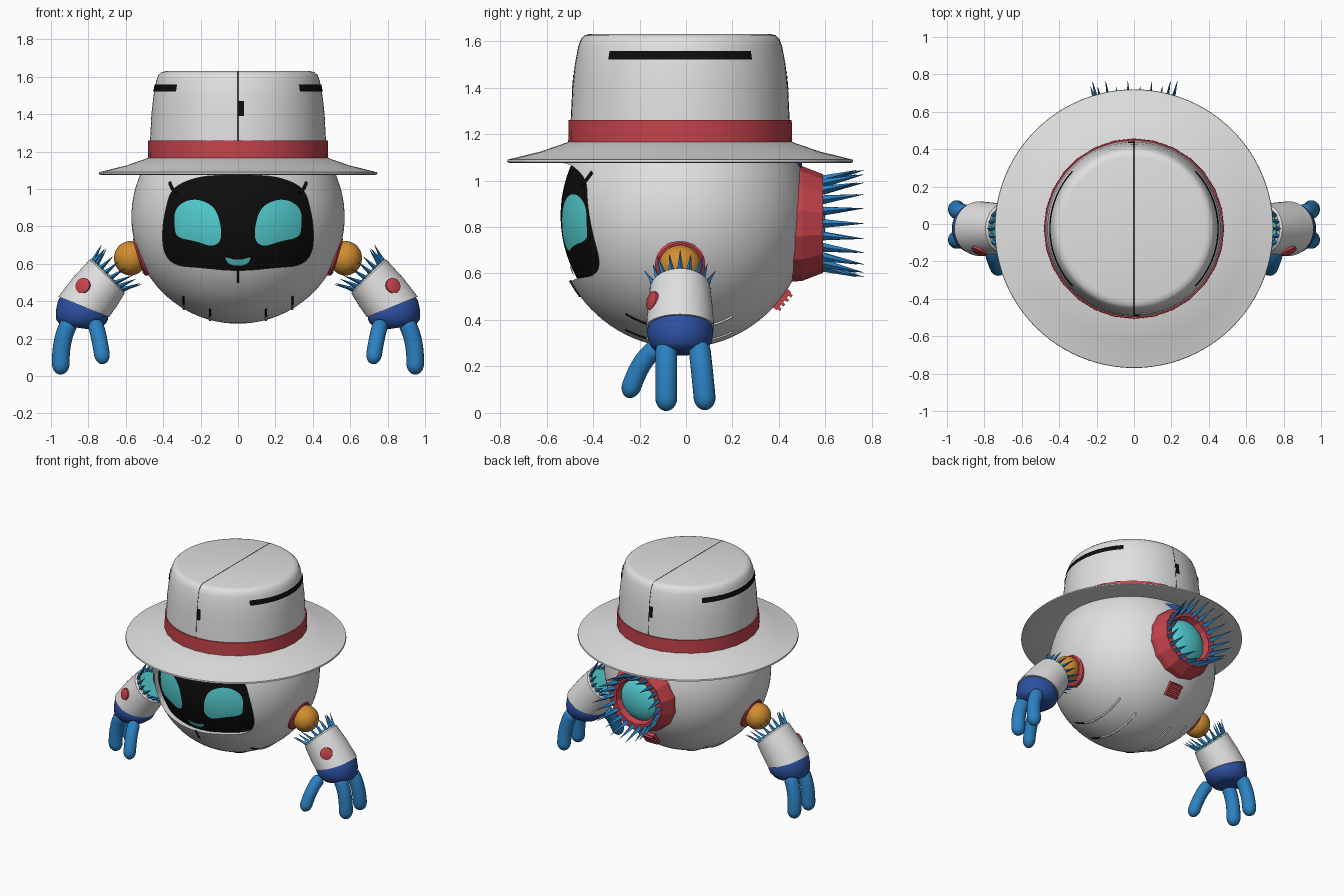
import bpy, bmesh
from math import sin, cos, pi, radians, sqrt
from mathutils import Vector as V

cube = bpy.data.objects.get("Cube")
if cube:
    bpy.data.objects.remove(cube, do_unlink=True)


def material(name, r, g, b):
    m = bpy.data.materials.new(name)
    m.use_nodes = True
    m.diffuse_color = (r, g, b, 1)
    m.node_tree.nodes["Principled BSDF"].inputs["Base Color"].default_value = (r, g, b, 1)
    return m


WHITE = material("shell white", .75, .75, .75)
BLACK = material("visor black", .004, .004, .004)
TEAL = material("glow teal", .09, .64, .66)
RED = material("trim red", .55, .055, .07)
ORANGE = material("joint orange", .65, .27, .03)
BLUE = material("finger blue", .025, .22, .54)
NAVY = material("wrist navy", .025, .08, .35)

A, B, CY, CZ = .57, .55, -.02, .85     # body radii and centre
HAT_Y = -.025


def finish(name, bm, mat, angle=35):
    bmesh.ops.recalc_face_normals(bm, faces=bm.faces)
    me = bpy.data.meshes.new(name)
    bm.to_mesh(me)
    bm.free()
    me.materials.append(mat)
    ob = bpy.data.objects.new(name, me)
    bpy.context.collection.objects.link(ob)
    smooth(ob, angle)
    return ob


def smooth(ob, angle=35):
    bpy.ops.object.select_all(action='DESELECT')
    ob.select_set(True)
    bpy.context.view_layer.objects.active = ob
    if angle:
        bpy.ops.object.shade_smooth_by_angle(angle=radians(angle))


def add_loft(bm, rings, sides):
    """Skin circles given as (centre, normal, radius), capped at both ends."""
    loops = []
    for c, n, r in rings:
        n = V(n).normalized()
        u = n.cross(V((1, 0, 0)) if abs(n.y) > .9 else V((0, 1, 0))).normalized()
        w = n.cross(u)
        loops.append([bm.verts.new(V(c) + r * (cos(t) * u + sin(t) * w))
                      for t in (2 * pi * k / sides for k in range(sides))])
    for p, q in zip(loops, loops[1:]):
        for k in range(sides):
            j = (k + 1) % sides
            bm.faces.new((p[k], p[j], q[j], q[k]))
    bm.faces.new(loops[0])
    bm.faces.new(loops[-1])


def loft(name, rings, mat, sides=48, angle=35):
    bm = bmesh.new()
    add_loft(bm, rings, sides)
    return finish(name, bm, mat, angle)


def lathe_z(name, profile, mat, sides=64, angle=35):
    return loft(name, [((0, HAT_Y, z), (0, 0, 1), r) for r, z in profile], mat, sides, angle)


def ball(name, centre, radii, mat, seg=48):
    bm = bmesh.new()
    bmesh.ops.create_uvsphere(bm, u_segments=seg, v_segments=seg // 2, radius=1)
    for v in bm.verts:
        v.co = V(centre) + V([a * b for a, b in zip(v.co, radii)])
    return finish(name, bm, mat, 60)


def spikes(name, pairs, mat, radius):
    bm = bmesh.new()
    for base, tip in pairs:
        d = V(tip) - V(base)
        add_loft(bm, [(base, d, radius), (tip, d, .0008)], 4)
    return finish(name, bm, mat, 0)


def wire(name, pts, mat, radius):
    cu = bpy.data.curves.new(name, 'CURVE')
    cu.dimensions = '3D'
    cu.bevel_depth = radius
    cu.bevel_resolution = 1
    cu.use_fill_caps = True
    sp = cu.splines.new('POLY')
    sp.points.add(len(pts) - 1)
    for p, co in zip(sp.points, pts):
        p.co = (*co, 1)
    cu.materials.append(mat)
    ob = bpy.data.objects.new(name, cu)
    bpy.context.collection.objects.link(ob)


def front(x, z, s=1.0):
    """Point on the front of the body shell scaled by s."""
    h = 1 - (x / (A * s)) ** 2 - ((z - CZ) / (A * s)) ** 2
    return V((x, CY - B * s * sqrt(max(h, 0)), z))


def rounded(pts, times=2):
    for _ in range(times):
        pts = [q for a, b in zip(pts, pts[1:] + pts[:1])
               for q in ((.75 * a[0] + .25 * b[0], .75 * a[1] + .25 * b[1]),
                         (.25 * a[0] + .75 * b[0], .25 * a[1] + .75 * b[1]))]
    return pts


def decal(name, outline, mat, s, grow=1.0, rings=8):
    n = len(outline)
    cx, cz = sum(p[0] for p in outline) / n, sum(p[1] for p in outline) / n
    bm = bmesh.new()
    loops = [[bm.verts.new(front(cx + (x - cx) * t, cz + (z - cz) * t, s)) for x, z in outline]
             for t in (grow * (i + 1) / rings for i in range(rings))]
    mid = bm.verts.new(front(cx, cz, s))
    for k in range(n):
        j = (k + 1) % n
        bm.faces.new((mid, loops[0][k], loops[0][j]))
        for p, q in zip(loops, loops[1:]):
            bm.faces.new((p[k], p[j], q[j], q[k]))
    finish(name, bm, mat, 60)


# Body shell with a recessed face opening
half = [(.16, 1.075), (.29, 1.04), (.36, .99), (.385, .9), (.405, .79),
        (.40, .66), (.34, .59), (.2, .58), (.06, .565)]
face = rounded(half + [(-x, z) for x, z in reversed(half)])
body = ball("body_shell", (0, CY, CZ), (A, B, A), WHITE, 96)
bm = bmesh.new()
f = bm.faces.new([bm.verts.new((x, -1, z)) for x, z in face])
out = bmesh.ops.extrude_face_region(bm, geom=[f])["geom"]
bmesh.ops.translate(bm, verts=[g for g in out if isinstance(g, bmesh.types.BMVert)], vec=(0, .8, 0))
cutter = finish("face_cutter", bm, WHITE, 0)
cutter.hide_render = True
mod = body.modifiers.new("face_opening", 'BOOLEAN')
mod.operation, mod.solver, mod.object = 'DIFFERENCE', 'EXACT', cutter
smooth(body, 0)
bpy.ops.object.modifier_apply(modifier=mod.name)
bpy.data.objects.remove(cutter, do_unlink=True)
smooth(body, 35)

# Visor, eyes and mouth
decal("visor", face, BLACK, .945, 1.03, 14)
eye = [(.34, .80), (.34, .89), (.28, .94), (.2, .945), (.12, .90),
       (.09, .80), (.09, .72), (.14, .69), (.22, .72), (.33, .74)]
for side, s in (("left", 1), ("right", -1)):
    decal(side + "_eye", rounded([(x * s, z) for x, z in eye]), TEAL, .953)
decal("mouth", rounded([(-.075, .64), (-.03, .622), (.03, .622), (.075, .64),
                        (.045, .59), (-.045, .59)]), TEAL, .956)
wire("chin_slit", [front(0, z) for z in (.57, .535, .50)], BLACK, .006)

# Hat
lathe_z("hat_brim", [(.45, 1.14), (.735, 1.076), (.745, 1.08), (.743, 1.09), (.6, 1.125), (.47, 1.17)], WHITE, 96)
crown = [(.475, 1.16), (.47, 1.26), (.463, 1.4), (.452, 1.5), (.437, 1.58),
         (.425, 1.61), (.41, 1.624), (.385, 1.63)]
lathe_z("hat_crown", crown, WHITE, 96, 60)
lathe_z("hat_band", [(.47, 1.165), (.482, 1.165), (.48, 1.26), (.465, 1.26)], RED, 28, 20)
seam = [(0, HAT_Y - r, z) for r, z in crown]
wire("hat_seam", seam + [(0, 2 * HAT_Y - y, z) for _, y, z in reversed(seam)], BLACK, .0015)


def hat_slot(name, mid, spread, low, high):
    """Thin dark plate wrapped on the crown; low and high are (radius, z)."""
    bm = bmesh.new()
    n = 24
    rows = [[bm.verts.new((r * cos(t), HAT_Y + r * sin(t), z))
             for t in (radians(mid + spread * (2 * i / n - 1)) for i in range(n + 1))]
            for r, z in (low, high)]
    for i in range(n):
        bm.faces.new((rows[0][i], rows[0][i + 1], rows[1][i + 1], rows[1][i]))
    finish(name, bm, BLACK, 60)


for name, mid in (("left", 0), ("right", 180)):
    hat_slot(name + "_hat_slot", mid, 43, (.453, 1.522), (.446, 1.558))
for name, mid in (("front", -88), ("back", 92)):
    hat_slot(name + "_hat_slot", mid, 1.9, (.466, 1.39), (.459, 1.47))

# Rear thruster
AX = V((0, 0, .815))
loft("thruster_ring", [(AX + V((0, y, 0)), (0, 1, 0), r) for y, r in
     ((.40, .24), (.44, .252), (.50, .247), (.59, .212), (.59, .165), (.55, .15))], RED, 14, 0)
ball("thruster_core", AX + V((0, .52, 0)), (.16, .08, .16), TEAL)
ring = [V((cos(t), 0, sin(t))) for t in (2 * pi * k / 22 for k in range(22))]
spikes("thruster_spikes", [(AX + d * .185 + V((0, .57, 0)), AX + d * .232 + V((0, .765 - .03 * (k % 2), 0)))
                           for k, d in enumerate(ring)], BLUE, .021)
loft("rear_mount", [((0, .3, z), (0, 0, 1), .2) for z in (1.055, 1.1)], NAVY)


def slab(name, loc, size, tilt):
    bpy.ops.mesh.primitive_cube_add(size=1, location=loc, rotation=(tilt, 0, 0))
    ob = bpy.context.object
    ob.name, ob.scale = name, size
    ob.data.materials.append(RED)


# Small rear vent
tilt = radians(-40)
slab("rear_vent", (0, .41, .49), (.1, .03, .1), tilt)
for k in range(4):
    d = (k - 1.5) * .025
    slab("rear_vent_rib", (0, .422 - d * sin(tilt), .48 + d * cos(tilt)), (.09, .025, .012), tilt)


def capsule(name, p0, p1, p2, r, mat):
    """Rounded finger along a bent path."""
    p0, p1, p2 = V(p0), V(p1), V(p2)
    length = (p1 - p0).length + (p2 - p1).length
    rings = []
    for k in range(25):
        t = (1 - cos(pi * k / 24)) / 2
        end = min(min(t, 1 - t) * length, r)
        c = (1 - t) ** 2 * p0 + 2 * t * (1 - t) * p1 + t * t * p2
        n = (1 - t) * (p1 - p0) + t * (p2 - p1)
        rings.append((c, n, max(r * sqrt(1 - ((r - end) / r) ** 2), .001)))
    loft(name, rings, mat, 20, 60)


# Mirrored arms and side details
for side, s in (("left", 1), ("right", -1)):
    def P(x, y, z):
        return V((x * s, y, z))

    def bent(rows):
        return [(P(x, -.025, z), P(-sin(radians(t)), 0, cos(radians(t))), r) for x, z, r, t in rows]

    ball(side + "_shoulder", P(.575, -.025, .63), (.088, .092, .092), ORANGE)
    loft(side + "_shoulder_ring", [(P(x, -.025, .64), (s, 0, -.3), r)
                                   for x, r in ((.47, .108), (.525, .108), (.535, .095))], RED)
    loft(side + "_cuff", bent([(.695, .54, .118, 45), (.7, .532, .13, 44), (.765, .45, .14, 33),
                               (.825, .37, .146, 22)]), WHITE)
    loft(side + "_wrist", bent([(.822, .375, .135, 22), (.828, .355, .143, 21), (.84, .315, .138, 14),
                                (.85, .285, .125, 9), (.852, .265, .105, 8), (.853, .258, .08, 8)]), NAVY, 48, 50)
    loft(side + "_cuff_glow", bent([(.70, .535, .1, 45), (.690, .545, .1, 45)]), TEAL)
    slope = P(cos(pi / 4), 0, sin(pi / 4))
    dirs = [cos(t) * slope + sin(t) * V((0, 1, 0)) for t in (2 * pi * k / 18 for k in range(18))]
    spikes(side + "_cuff_spikes", [(P(.70, -.025, .535) + d * .108,
                                    P(.62, -.025, .592) + d * (.155 - .02 * (k % 2)))
                                   for k, d in enumerate(dirs)], BLUE, .014)
    # Cuff button
    n = P(.43, -.86, .27)
    c = P(.828, -.143, .482)
    loft(side + "_button", [(c + n * d, n, r) for d, r in ((-.02, .042), (.008, .042), (.013, .034))], RED, 24)
    # Fingers
    capsule(side + "_front_finger", P(.89, -.085, .30), P(.96, -.085, .2), P(.945, -.085, .008), .047, BLUE)
    capsule(side + "_back_finger", P(.89, .055, .30), P(.96, .068, .2), P(.945, .085, .012), .047, BLUE)
    capsule(side + "_thumb", P(.765, -.12, .28), P(.745, -.2, .24), P(.72, -.25, .065), .042, BLUE)
    # Brow slits and underside grooves
    wire(side + "_brow_slit", [front(x * s, z) for x, z in ((.33, .98), (.35, 1.0), (.365, 1.035))], BLACK, .009)
    for x in (.15, .29):
        for part, y0, y1, mat, r in (("slit", -.26, -.17, BLACK, .006), ("ridge", -.17, .2, WHITE, .007)):
            pts = []
            for k in range(13):
                y = y0 + (y1 - y0) * k / 12
                pts.append((x * s, y, CZ - A * sqrt(1 - (x / A) ** 2 - ((y - CY) / B) ** 2)))
            wire(side + "_belly_" + part, pts, mat, r)
